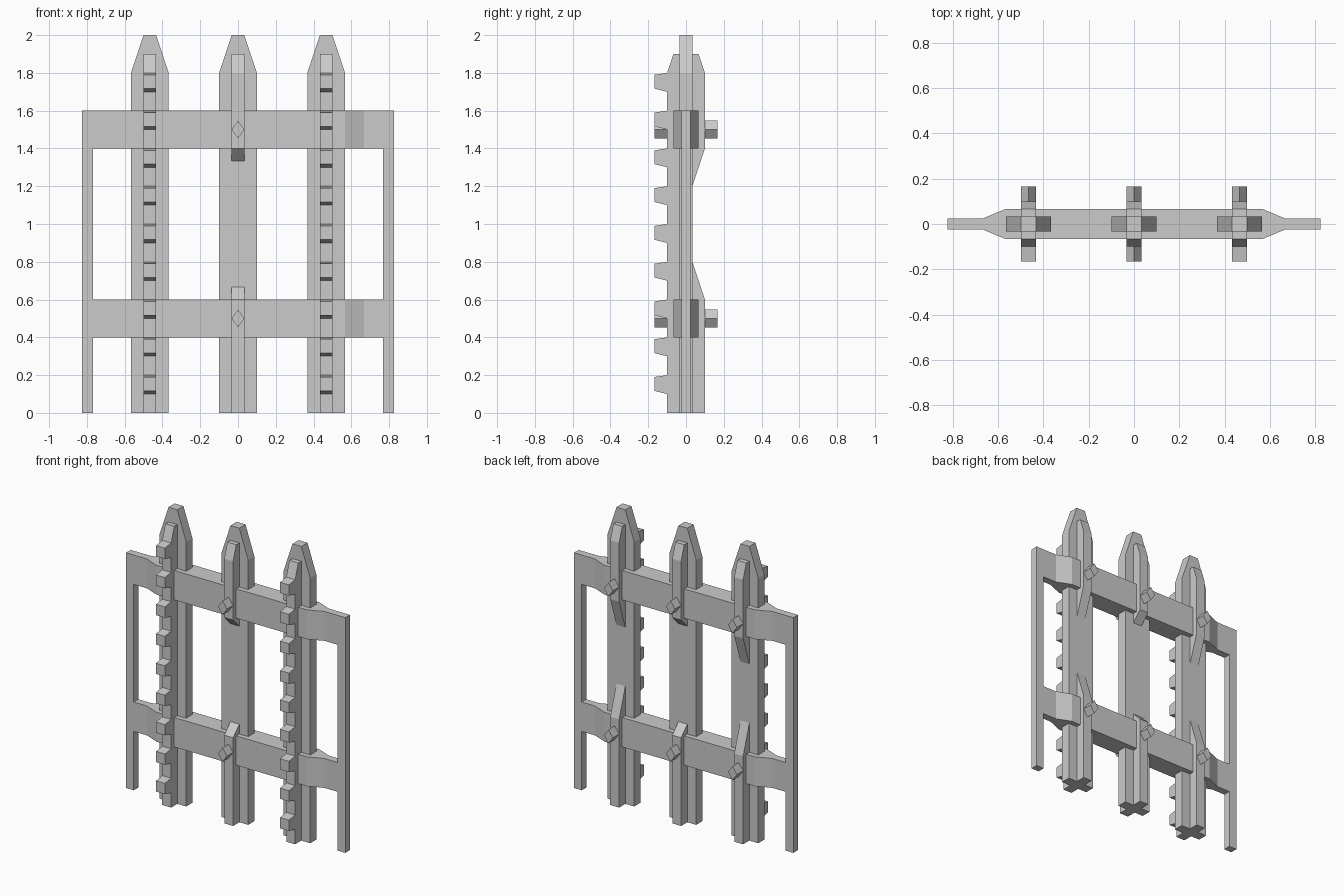
import bpy, bmesh
from mathutils import Vector

if "Cube" in bpy.data.objects:
    bpy.data.objects.remove(bpy.data.objects["Cube"])

T = 0.0333   # half thickness of boards and fins
P = 0.4667   # post spacing


def prism(name, pts, axis, lo, hi):
    """Extrude a 2D profile along an axis (pts are the other two axes in xyz order)."""
    def place(p, h):
        c = list(p)
        c.insert("xyz".index(axis), h)
        return Vector(c)
    bm = bmesh.new()
    face = bm.faces.new([bm.verts.new(place(p, lo)) for p in pts])
    ext = bmesh.ops.extrude_face_region(bm, geom=[face])
    moved = [v for v in ext["geom"] if isinstance(v, bmesh.types.BMVert)]
    bmesh.ops.translate(bm, verts=moved, vec=place((0, 0), hi - lo))
    bmesh.ops.recalc_face_normals(bm, faces=bm.faces)
    me = bpy.data.meshes.new(name)
    bm.to_mesh(me)
    bm.free()
    ob = bpy.data.objects.new(name, me)
    bpy.context.collection.objects.link(ob)
    return ob


def fin(name, x, side, pts):
    return prism(name, [(side * y, z) for y, z in pts], "x", x - T, x + T)


def split_fins(x, side, slope):
    # Lower and upper fins, sloping into the board between the rails
    fin("lower_fin", x, side, [(T, 0), (0.1, 0), (0.1, 0.6), (T, 0.6 + slope)])
    fin("upper_fin", x, side, [(T, 1.4 - slope), (0.1, 1.4), (0.1, 1.8), (0.0667, 1.9), (T, 1.9)])


def bolts(x, side):
    # Diamond bolt heads where the fin crosses each rail
    for z in (0.5, 1.5):
        prism("bolt", [(x - T, z), (x, z - 0.0475), (x + T, z), (x, z + 0.0475)],
              "y", side * 0.1, side * 0.1667)


# Pointed post boards with back fins and bolts
for x in (-P, 0, P):
    prism("post_board", [(x - 0.1, 0), (x + 0.1, 0), (x + 0.1, 1.8), (x + T, 2),
                         (x - T, 2), (x - 0.1, 1.8)], "y", -T, T)
    split_fins(x, 1, 0.2 if x else 0.0667)
    bolts(x, 1)

# Middle post front
split_fins(0, -1, 0.0667)
bolts(0, -1)

# Outer posts: full-height front fin with rack teeth
for x in (-P, P):
    fin("front_fin", x, -1, [(T, 0), (0.1, 0), (0.1, 1.8), (0.0667, 1.9), (T, 1.9)])
    for i in range(9):
        z = 0.1 + 0.2 * i
        fin("tooth", x, -1, [(0.1, z), (0.1667, z + 0.0167), (0.1667, z + 0.09), (0.1, z + 0.1)])

# Rails thinning toward the ends
half = [(0.767, 0.025), (0.667, 0.025), (0.567, 0.0667)]
quarter = half + [(-x, y) for x, y in reversed(half)]
outline = quarter + [(-x, -y) for x, y in quarter]
for z in (0.4, 1.4):
    prism("rail", outline, "z", z, z + 0.2)

# Side uprights
for s in (-1, 1):
    prism("side_upright", [(s * 0.767, -0.025), (s * 0.825, -0.025),
                           (s * 0.825, 0.025), (s * 0.767, 0.025)], "z", 0, 1.6)
